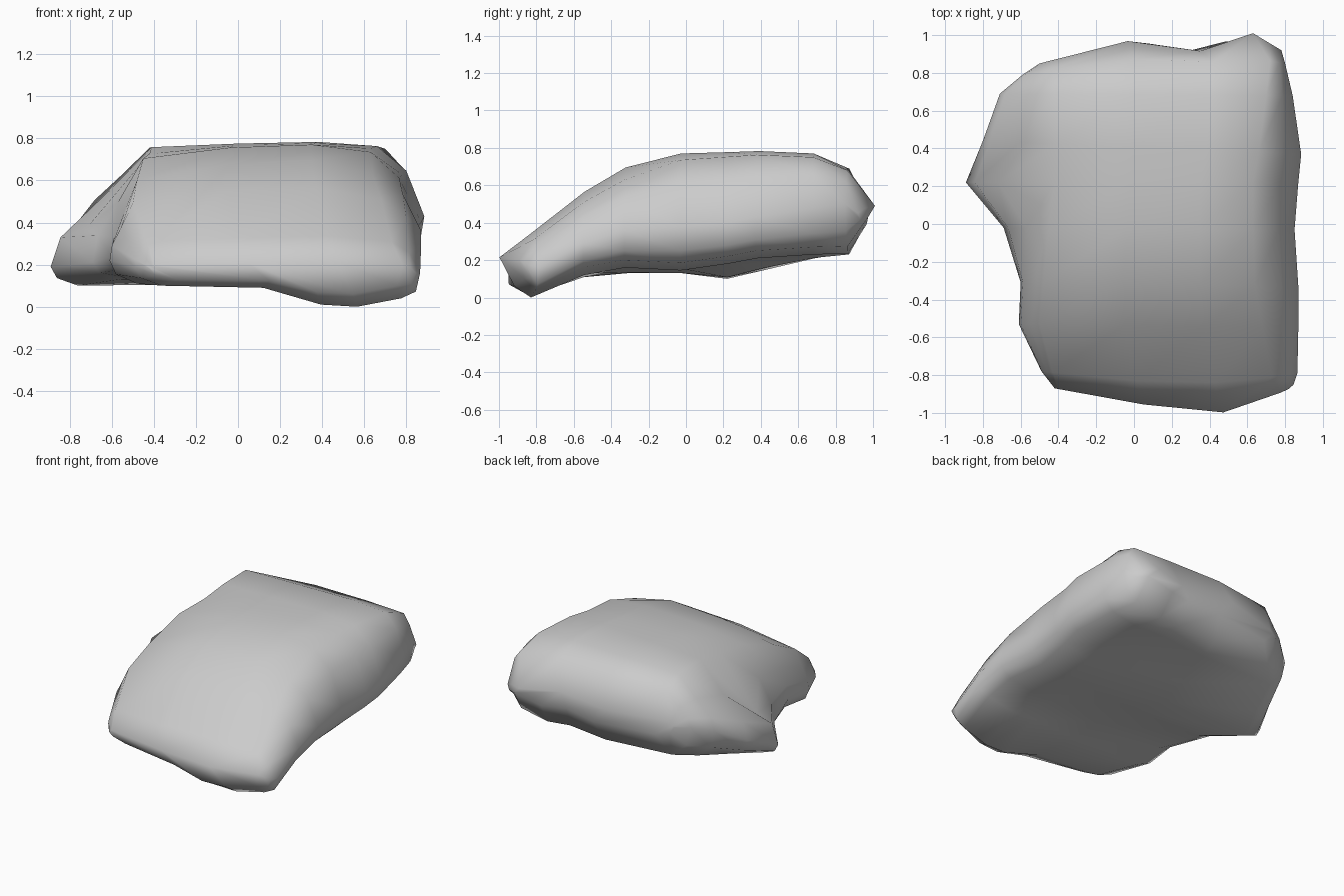
import bpy, bmesh
from mathutils import Vector

if "Cube" in bpy.data.objects:
    bpy.data.objects.remove(bpy.data.objects["Cube"])

# Cross-sections, front to back:
# (y values left to right), (left x, z), (right x, z), (top left x, top right x, z), (bottom z left, right)
SECTIONS = [
    ((-.87, -.955, -1.01, -.94, -.86), (-.42, .18), (.845, .16), (-.40, .78, .21), (.13, .06)),
    ((-.78, -.83, -.84, -.82, -.79), (-.49, .19), (.865, .16), (-.43, .73, .33), (.10, .00)),
    ((-.53, -.55), (-.61, .22), (.87, .29), (-.50, .68, .56), (.11, .12)),
    ((-.31, -.33), (-.60, .24), (.87, .36), (-.48, .64, .69), (.13, .16)),
    ((-.02, -.03), (-.69, .21), (.85, .38), (-.45, .63, .765), (.13, .145)),
    ((.22, .22), (-.89, .19), (.87, .40), (-.42, .63, .772), (.10, .18)),
    ((.44, .37), (-.80, .28), (.885, .43), (-.41, .66, .778), (.15, .21)),
    ((.69, .68), (-.71, .42), (.84, .48), (-.42, .70, .765), (.21, .23)),
    ((.79, .88, .85, .88, .85), (-.59, .45), (.80, .50), (-.43, .72, .69), (.23, .235)),
    ((.85, .97, .915, 1.02, .92), (-.50, .45), (.78, .45), (-.44, .63, .50), (.38, .39)),
]
LEFT_DROP = (.01, .02, .07, .09, .06, .045, .02, .01, .01, .01)
RIGHT_DROP = (.01, .02, .05, .06, .03, .02, .015, .015, .01, .01)
KNOTS = (0, .37, .67, .87, 1)
BUMP = 5                       # section through the low bump on the left


def bend(ys, t):
    """Piecewise linear y across the width."""
    knots = KNOTS if len(ys) == 5 else (0, 1)
    for k in range(len(ys) - 1):
        if t <= knots[k + 1] + 1e-6 or k == len(ys) - 2:
            f = (t - knots[k]) / (knots[k + 1] - knots[k])
            return ys[k] + f * (ys[k + 1] - ys[k])


def ring(index, ys, left, right, top, base):
    """One closed outline of the rock, bent in y from left to right."""
    (xl, zl), (xr, zr), (tl, tr, zt), (bl, br) = left, right, top, base
    slope = (.36, .34) if index == BUMP else (.50, .58)
    zlt = zt - LEFT_DROP[index]
    zrt = zt - RIGHT_DROP[index]
    tilt = .5 if index == 0 else 0
    xz = [(xl, zl),
          (xl + .10 * (tl - xl), zl + .26 * (zlt - zl)),
          (xl + slope[0] * (tl - xl), zl + slope[1] * (zlt - zl)),
          (tl, zlt),
          (tl + .38 * (tr - tl), zt - .15 * LEFT_DROP[index]),
          (tl + .74 * (tr - tl), zt + .005),
          (tr, zrt),
          (tr + .62 * (xr - tr), zr + .65 * (zrt - zr)),
          (xr, zr),
          (xr - .02, br + .45 * (zr - br)),
          (xr - .09, br + .04),
          (xr - .30, br),
          (xr - .47, br + .01),
          (xl + .45 * (xr - xl), bl + .1 * (br - bl)),
          (xl + .13, bl),
          (xl + .03, bl + .4 * (zl - bl))]
    return [(x, bend(ys, (x - xl) / (xr - xl)) + tilt * max(0, .18 - z), z)
            for x, z in xz]


# Loft the sections into one boulder
bm = bmesh.new()
rings = [[bm.verts.new(p) for p in ring(i, *s)] for i, s in enumerate(SECTIONS)]
n = len(rings[0])
for a, b in zip(rings, rings[1:]):
    for i in range(n):
        j = (i + 1) % n
        bm.faces.new((a[i], a[j], b[j], b[i]))

# Close the thin ends by zipping upper edge to lower edge
for r in (rings[0], rings[-1]):
    bm.faces.new((r[0], r[1], r[n - 1]))
    for i in range(1, n // 2 - 1):
        bm.faces.new((r[i], r[i + 1], r[n - i - 1], r[n - i]))
    h = n // 2
    bm.faces.new((r[h - 1], r[h], r[h + 1]))
bmesh.ops.recalc_face_normals(bm, faces=bm.faces)

# Rest on the ground
low = min(v.co.z for v in bm.verts)
bmesh.ops.translate(bm, verts=bm.verts, vec=Vector((0, 0, -low)))

mesh = bpy.data.meshes.new("boulder")
bm.to_mesh(mesh)
bm.free()
for p in mesh.polygons:
    p.use_smooth = True
rock = bpy.data.objects.new("boulder", mesh)
bpy.context.collection.objects.link(rock)
